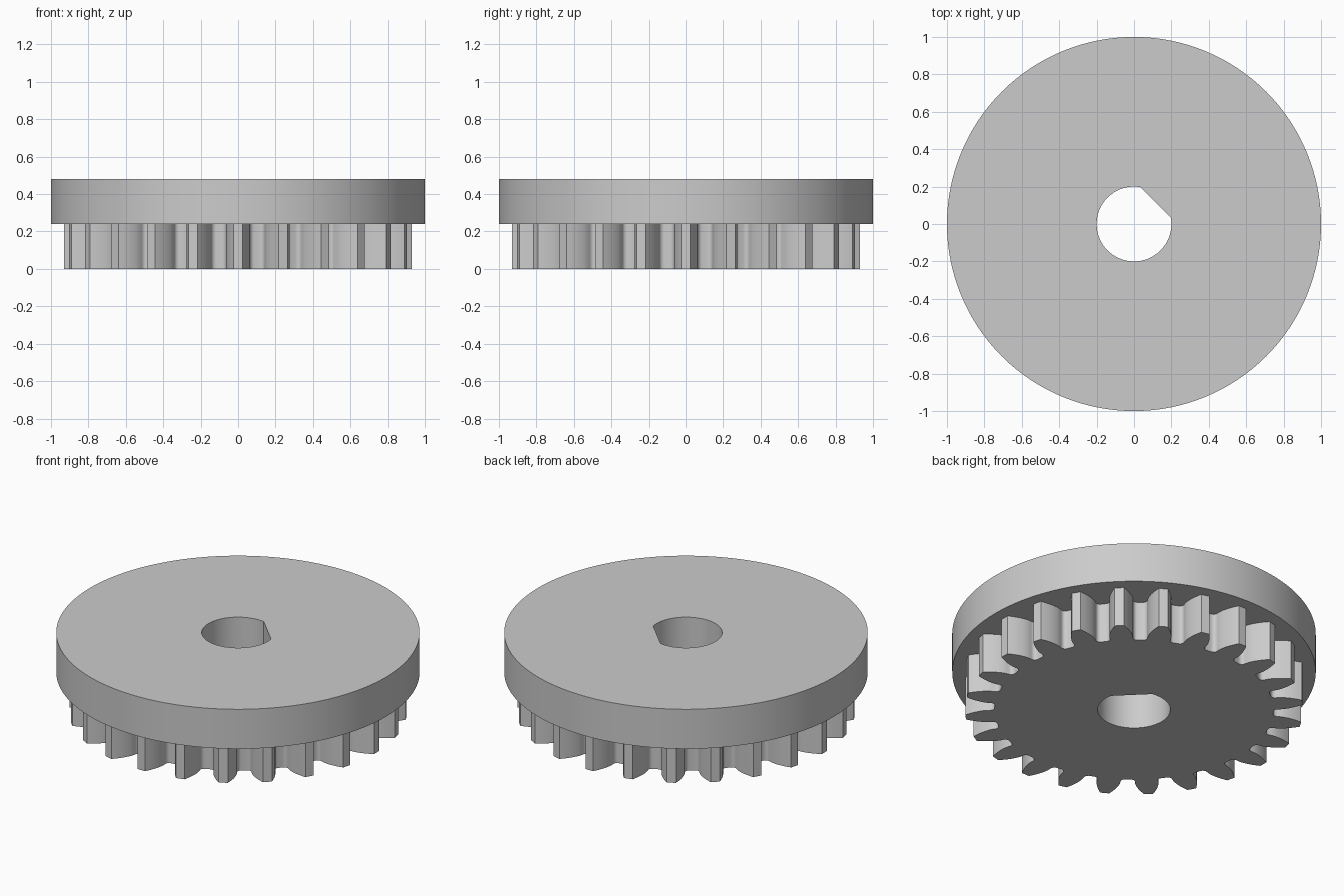
import bpy, bmesh
from math import sin, cos, tan, acos, radians, pi

if "Cube" in bpy.data.objects:
    bpy.data.objects.remove(bpy.data.objects["Cube"])

TEETH = 24
TIP, PITCH, BASE, ROOT = 0.93, 0.858, 0.806, 0.767
GEAR_TOP, TOP = 0.24, 0.48
FILLET = 0.024


def polar(r, a):
    return (r * cos(a), r * sin(a))


def arc(r, start, end, steps):
    return [polar(r, start + (end - start) * i / steps) for i in range(steps + 1)]


def involute(r):
    a = acos(min(1, BASE / r))
    return tan(a) - a


def half_tooth():
    """(radius, half angle) pairs from the root up to the tip."""
    mid = pi / (2 * TEETH) + involute(PITCH)
    pts = []
    # Rounded root corner
    for i in range(6):
        t = i / 5 * pi / 2
        pts.append((ROOT + FILLET * (1 - cos(t)),
                    mid + FILLET * (1 - sin(t)) / ROOT))
    # Involute flank
    for i in range(9):
        r = BASE + (TIP - BASE) * i / 8
        pts.append((r, mid - involute(r)))
    return pts


def gear_outline():
    side = half_tooth()
    loop = []
    for n in range(TEETH):
        c = 2 * pi * n / TEETH
        loop += [polar(r, c - a) for r, a in side]
        loop += [polar(r, c + a) for r, a in reversed(side)]
    return loop


bm = bmesh.new()


def ring(points, z):
    verts = [bm.verts.new((x, y, z)) for x, y in points]
    edges = [bm.edges.new((v, verts[i - 1])) for i, v in enumerate(verts)]
    return verts, edges


def wall(low, high):
    a, b = low[0], high[0]
    for i in range(len(a)):
        bm.faces.new((a[i - 1], a[i], b[i], b[i - 1]))


def cap(outer, inner):
    bmesh.ops.triangle_fill(bm, edges=outer[1] + inner[1], use_beauty=True)


# Outlines: toothed wheel, plain disc, shaft hole with one flat
teeth = gear_outline()
disc = arc(1, 0, 2 * pi, 128)[:-1]
hole = arc(0.2, radians(80), radians(370), 56)

gear_low, gear_high = ring(teeth, 0), ring(teeth, GEAR_TOP)
disc_low, disc_high = ring(disc, GEAR_TOP), ring(disc, TOP)
hole_low, hole_high = ring(hole, 0), ring(hole, TOP)

# Side walls
wall(gear_low, gear_high)
wall(disc_low, disc_high)
wall(hole_low, hole_high)

# Underside, step and top
cap(gear_low, hole_low)
cap(disc_low, gear_high)
cap(disc_high, hole_high)
bmesh.ops.recalc_face_normals(bm, faces=bm.faces)

mesh = bpy.data.meshes.new("flanged_gear")
bm.to_mesh(mesh)
bm.free()
gear = bpy.data.objects.new("flanged_gear", mesh)
bpy.context.collection.objects.link(gear)

# Single grey colour
grey = bpy.data.materials.new("light_grey")
grey.use_nodes = True
colour = (0.6, 0.6, 0.6, 1)
grey.diffuse_color = colour
grey.node_tree.nodes["Principled BSDF"].inputs["Base Color"].default_value = colour
mesh.materials.append(grey)

bpy.ops.object.select_all(action='DESELECT')
gear.select_set(True)
bpy.context.view_layer.objects.active = gear
bpy.ops.object.shade_smooth_by_angle(angle=radians(30))
